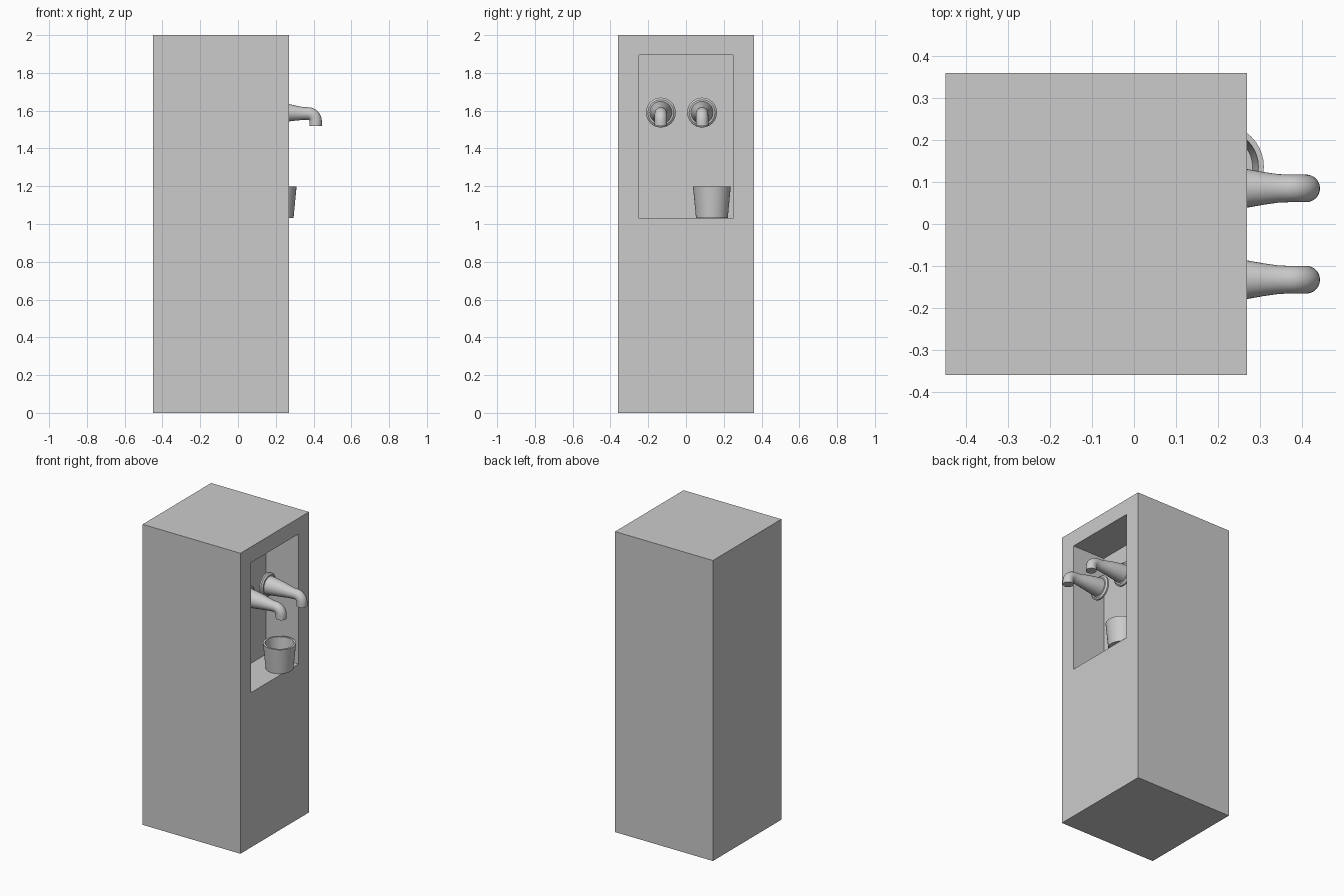
import bpy, bmesh, math
from mathutils import Vector, Matrix

if "Cube" in bpy.data.objects:
    bpy.data.objects.remove(bpy.data.objects["Cube"])


def finish(name, bm, smooth=True):
    bmesh.ops.recalc_face_normals(bm, faces=bm.faces)
    mesh = bpy.data.meshes.new(name)
    bm.to_mesh(mesh)
    bm.free()
    ob = bpy.data.objects.new(name, mesh)
    bpy.context.collection.objects.link(ob)
    if smooth:
        bpy.ops.object.select_all(action='DESELECT')
        ob.select_set(True)
        bpy.context.view_layer.objects.active = ob
        bpy.ops.object.shade_smooth_by_angle(angle=math.radians(35))
    return ob


def skin(name, stations, sides=32):
    """Capped tube through rings: each station is (centre, angle, radius).
    The angle tilts the ring direction in the xz plane: 0 is +x, -90 is down."""
    bm = bmesh.new()
    rings = []
    for (x, y, z), ang, r in stations:
        up = Vector((-math.sin(ang), 0, math.cos(ang)))
        side = Vector((0, 1, 0))
        c = Vector((x, y, z))
        rings.append([bm.verts.new(c + r * (math.cos(t) * side + math.sin(t) * up))
                      for t in (2 * math.pi * i / sides for i in range(sides))])
    for a, b in zip(rings, rings[1:]):
        for i in range(sides):
            j = (i + 1) % sides
            bm.faces.new((a[i], a[j], b[j], b[i]))
    bm.faces.new(rings[0])
    bm.faces.new(rings[-1])
    return finish(name, bm)


# Cabinet: box with a recessed niche in the +x face
X0, X1, HALF = -0.45, 0.27, 0.36
NICHE_Y, NICHE_Z0, NICHE_Z1, NICHE_X = 0.25, 1.03, 1.895, 0.03
bm = bmesh.new()
bmesh.ops.create_cube(bm, size=1, matrix=Matrix.Translation(((X0 + X1) / 2, 0, 1))
                      @ Matrix.Diagonal((X1 - X0, 2 * HALF, 2, 1)))
front = max(bm.faces, key=lambda f: f.calc_center_median().x)
bmesh.ops.inset_region(bm, faces=[front], thickness=0.1)
for v in front.verts:
    v.co = (X1, math.copysign(NICHE_Y, v.co.y), NICHE_Z1 if v.co.z > 1 else NICHE_Z0)
back = bmesh.ops.extrude_discrete_faces(bm, faces=[front])['faces'][0]
for v in back.verts:
    v.co.x = NICHE_X
finish("cabinet", bm, smooth=False)

# Two taps, each with a stepped wall flange and a tapering bent spout
TAP_Z = 1.59
for label, y in (("left", -0.133), ("right", 0.085)):
    skin(label + "_tap_flange",
         [((x, y, TAP_Z), 0, r) for x, r in
          ((0.152, 0.079), (0.163, 0.079), (0.172, 0.068), (0.172, 0.05))])
    path = [((x, y, z), 0, r) for x, z, r in
            ((0.165, 1.59, 0.06), (0.22, 1.59, 0.053), (0.27, 1.589, 0.046),
             (0.31, 1.587, 0.039), (0.345, 1.585, 0.034))]
    for i in range(9):
        a = math.radians(90 * i / 8)
        path.append(((0.37 + 0.041 * math.sin(a), y, 1.544 + 0.041 * math.cos(a)), -a, 0.033))
    path.append(((0.411, y, 1.52), -math.pi / 2, 0.033))
    skin(label + "_tap_spout", path)

# Open cup standing on the niche floor
CX, CY = 0.21, 0.137
skin("cup", [((CX, CY, z), math.pi / 2, r) for z, r in
             ((1.031, 0.084), (1.198, 0.1), (1.198, 0.087), (1.046, 0.073))], sides=40)
